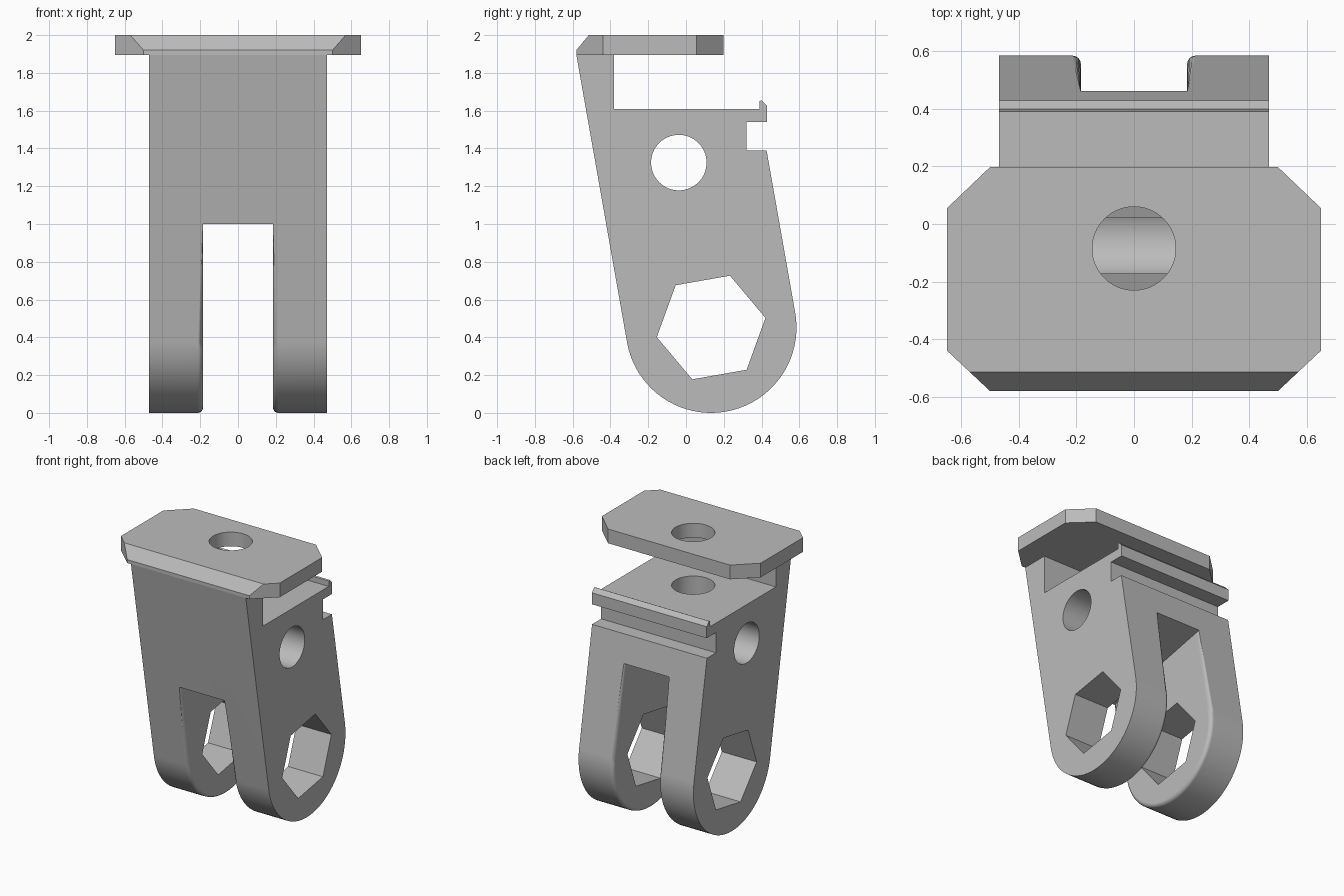
import bpy, bmesh
from math import sin, cos, tan, pi, radians
from mathutils import Vector

cube = bpy.data.objects.get("Cube")
if cube:
    bpy.data.objects.remove(cube)

grey = bpy.data.materials.new("plain grey")
grey.use_nodes = True
colour = (0.5, 0.5, 0.5, 1)
grey.diffuse_color = colour
grey.node_tree.nodes["Principled BSDF"].inputs["Base Color"].default_value = colour

TILT = radians(10)
HALF = 0.47            # half width of the body
SLOT = 0.185           # half width of the fork slot
PIVOT = Vector((0.133, 0.452))   # fork eye centre (y, z)
R = 0.452


def prism(name, outline, axis, low, high):
    """Extrude a closed 2D outline along x (points y, z) or z (points x, y)."""
    place = (lambda p, d: (d, *p)) if axis == "x" else (lambda p, d: (*p, d))
    bm = bmesh.new()
    ends = [[bm.verts.new(place(p, d)) for p in outline] for d in (low, high)]
    bm.faces.new(ends[0])
    bm.faces.new(ends[1])
    n = len(outline)
    for i in range(n):
        j = (i + 1) % n
        bm.faces.new((ends[0][i], ends[0][j], ends[1][j], ends[1][i]))
    bmesh.ops.recalc_face_normals(bm, faces=bm.faces)
    mesh = bpy.data.meshes.new(name)
    bm.to_mesh(mesh)
    bm.free()
    obj = bpy.data.objects.new(name, mesh)
    bpy.context.collection.objects.link(obj)
    mesh.materials.append(grey)
    return obj


def ring(centre, radius, count, start=0.0):
    return [(centre[0] + radius * cos(start + 2 * pi * i / count),
             centre[1] + radius * sin(start + 2 * pi * i / count)) for i in range(count)]


def activate(obj):
    bpy.ops.object.select_all(action="DESELECT")
    obj.select_set(True)
    bpy.context.view_layer.objects.active = obj


def cut(obj, cutter):
    mod = obj.modifiers.new("cut", "BOOLEAN")
    mod.operation = "DIFFERENCE"
    mod.solver = "EXACT"
    mod.object = cutter
    activate(obj)
    bpy.ops.object.modifier_apply(modifier=mod.name)
    bpy.data.objects.remove(cutter)


def finish(obj):
    activate(obj)
    bpy.ops.object.shade_smooth_by_angle(angle=radians(30))
    mod = obj.modifiers.new("even shading", "WEIGHTED_NORMAL")
    mod.keep_sharp = True


# Body: leaning side profile with a round eye, rear notch, lip and front post
def lean(side, z):
    """y of the leaning front (-1) or back (+1) face at height z."""
    y = PIVOT.x + side * R * cos(TILT)
    return y - tan(TILT) * (z - PIVOT.y - side * R * sin(TILT))


arc_steps = 40
arc = [(PIVOT.x + R * cos(a), PIVOT.y + R * sin(a))
       for a in (pi + TILT + pi * i / arc_steps for i in range(arc_steps + 1))]
profile = [(lean(-1, 1.895), 1.895)] + arc + [
    (lean(1, 1.39), 1.39), (0.32, 1.39), (0.32, 1.54), (0.43, 1.54), (0.43, 1.625),
    (0.4, 1.655), (0.39, 1.65), (0.39, 1.61), (-0.38, 1.61), (-0.38, 1.895)]
body = prism("fork_body", profile, "x", -HALF, HALF)

# Fork slot with a sloping roof
roof = lambda y: 1.0 + 0.215 * (y + 0.42)
cut(body, prism("slot_cutter", [(-1, -1), (1, -1), (1, roof(1)), (-1, roof(-1))],
                "x", -SLOT, SLOT))

# Rounded inner rims of both fork arms
bm = bmesh.new()
bm.from_mesh(body.data)
bmesh.ops.remove_doubles(bm, verts=bm.verts, dist=0.0001)
rims = []
for e in bm.edges:
    on_wall = all(abs(abs(v.co.x) - SLOT) < 0.001 for v in e.verts)
    on_roof = all(abs(v.co.z - roof(v.co.y)) < 0.002 for v in e.verts)
    if on_wall and not on_roof and len(e.link_faces) == 2 and e.calc_face_angle(0) > 1:
        rims.append(e)
bmesh.ops.bevel(bm, geom=rims, offset=0.028, segments=4, profile=0.5, affect="EDGES")
bm.to_mesh(body.data)
bm.free()

# Hexagonal eye and round cross bore
cut(body, prism("hex_cutter", ring(PIVOT, 0.292, 6, TILT), "x", -1, 1))
cut(body, prism("bore_cutter", ring((-0.038, 1.325), 0.147, 64), "x", -1, 1))

# Vertical hole with a sloping floor, opening into the cross bore
HOLE = ring((0, -0.085), 0.145, 64)
shaft = prism("shaft_cutter", HOLE, "z", 1.2, 1.8)
for v in shaft.data.vertices:
    if v.co.z < 1.5:
        v.co.z = 1.383 + 0.394 * (v.co.y + 0.175)
cut(body, shaft)
finish(body)

# Top plate: clipped corners, sloping front edge, round hole
half = [(0.5, -0.581), (0.65, -0.44), (0.65, 0.055), (0.5, 0.198)]
plate = prism("top_plate", half + [(-x, y) for x, y in reversed(half)], "z", 1.895, 2.0)
bm = bmesh.new()
bm.from_mesh(plate.data)
cutting = bmesh.ops.bisect_plane(bm, geom=bm.verts[:] + bm.edges[:] + bm.faces[:],
                                 plane_co=(0, -0.515, 2), plane_no=(0, -0.08, 0.066),
                                 clear_outer=True)
bmesh.ops.holes_fill(bm, edges=[g for g in cutting["geom_cut"]
                                if isinstance(g, bmesh.types.BMEdge)])
bmesh.ops.recalc_face_normals(bm, faces=bm.faces)
bm.to_mesh(plate.data)
bm.free()
cut(plate, prism("plate_hole_cutter", HOLE, "z", 1.8, 2.1))
finish(plate)
